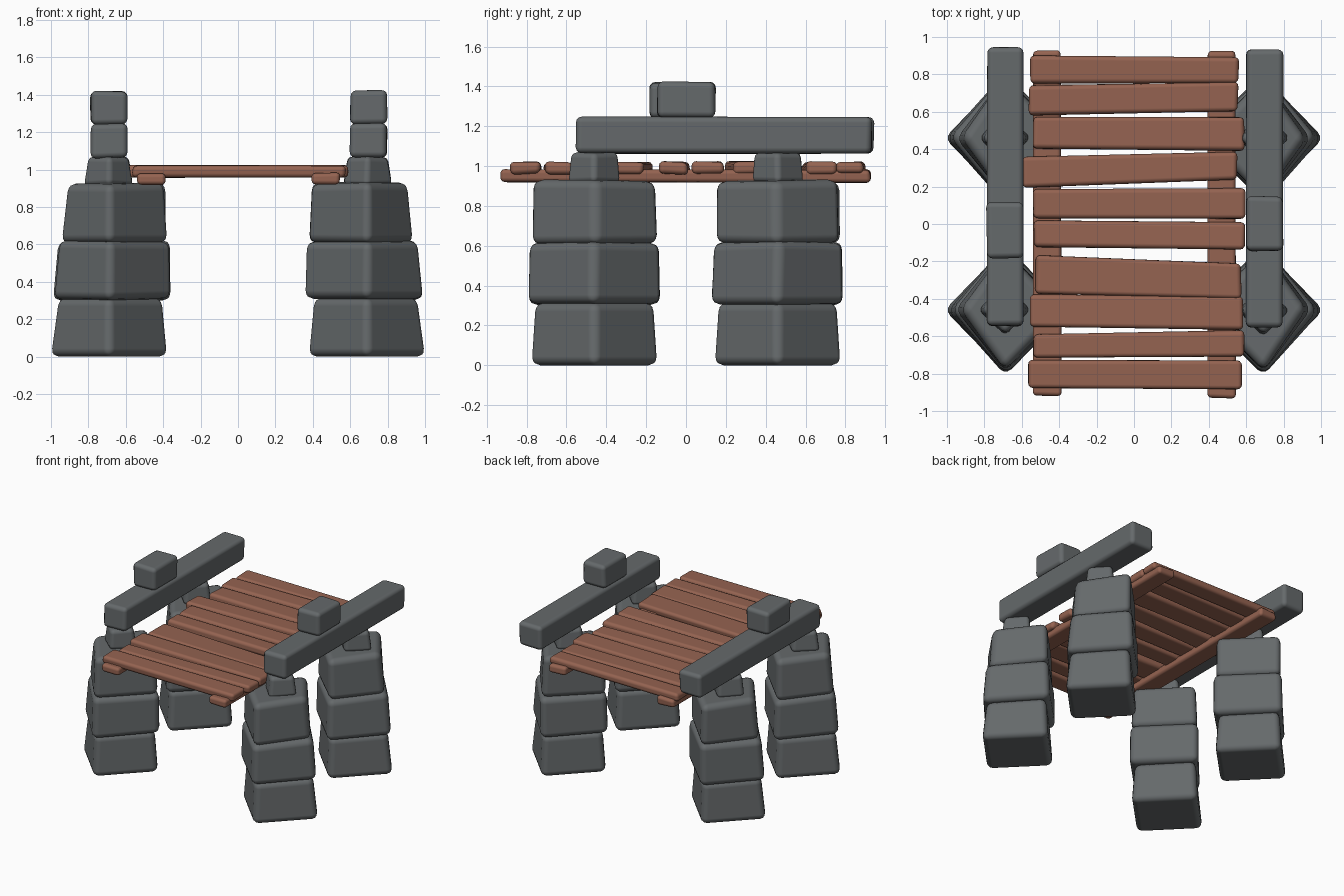
import bpy, random

if "Cube" in bpy.data.objects:
    bpy.data.objects.remove(bpy.data.objects["Cube"])

random.seed(4)


def material(name, rgb):
    m = bpy.data.materials.new(name)
    m.diffuse_color = (*rgb, 1)
    m.use_nodes = True
    m.node_tree.nodes["Principled BSDF"].inputs["Base Color"].default_value = m.diffuse_color
    return m


STONE = material("grey stone", (0.13, 0.142, 0.147))
WOOD = material("brown wood", (0.30, 0.125, 0.082))


def hexa(name, bottom, top, mat, bevel, jitter=0.0):
    """Rounded six-sided block from a bottom and a top ring of four points."""
    verts = [tuple(c + random.uniform(-jitter, jitter) for c in p) for p in bottom + top]
    faces = [(3, 2, 1, 0), (4, 5, 6, 7)]
    faces += [(i, (i + 1) % 4, (i + 1) % 4 + 4, i + 4) for i in range(4)]
    me = bpy.data.meshes.new(name)
    me.from_pydata(verts, [], faces)
    me.polygons.foreach_set("use_smooth", [True] * 6)
    me.materials.append(mat)
    ob = bpy.data.objects.new(name, me)
    bpy.context.collection.objects.link(ob)
    mod = ob.modifiers.new("rounding", "BEVEL")
    mod.width = bevel
    mod.segments = 3
    mod.limit_method = "NONE"
    mod.harden_normals = True
    return ob


def box(name, x0, x1, y0, y1, z0, z1, mat, bevel, jitter=0.0):
    ring = [(x0, y0), (x1, y0), (x1, y1), (x0, y1)]
    return hexa(name, [(x, y, z0) for x, y in ring], [(x, y, z1) for x, y in ring],
                mat, bevel, jitter)


def diamond(sx, sy, inner, outer, half, z):
    """Corner-on square ring round a pillar axis; the outer corner can lean in."""
    cx, cy = sx * 0.69, sy * 0.46
    xs = sorted((sx * inner, sx * outer))
    return [(xs[0], cy, z), (cx, cy - half, z), (xs[1], cy, z), (cx, cy + half, z)]


# Pillar courses: z range, then (inner x, outer x, half depth) at bottom and top
COURSES = [
    (0.0, 0.315, (0.36, 1.02, 0.335), (0.39, 0.975, 0.315)),
    (0.305, 0.62, (0.345, 1.005, 0.35), (0.35, 0.975, 0.34)),
    (0.61, 0.928, (0.365, 0.955, 0.33), (0.375, 0.92, 0.325)),
]
for sx, side in ((-1, "left"), (1, "right")):
    for sy, end in ((-1, "front"), (1, "back")):
        for i, (z0, z1, b, t) in enumerate(COURSES):
            hexa(f"{end}_{side}_pillar_stone_{i + 1}", diamond(sx, sy, *b, z0),
                 diamond(sx, sy, *t, z1), STONE, 0.045, 0.006 if i else 0.0)
        # Small stone between pillar and beam
        hexa(f"{end}_{side}_cap_stone", diamond(sx, sy, 0.55, 0.835, 0.14, 0.915),
             diamond(sx, sy, 0.575, 0.81, 0.125, 1.07), STONE, 0.03, 0.004)

# Stone beams along each side, with one block on top of each
box("left_beam", -0.787, -0.593, -0.545, 0.943, 1.062, 1.246, STONE, 0.03, 0.004)
box("right_beam", 0.6, 0.796, -0.555, 0.932, 1.062, 1.246, STONE, 0.03, 0.004)
box("left_top_block", -0.787, -0.593, -0.182, 0.116, 1.242, 1.42, STONE, 0.03, 0.004)
box("right_top_block", 0.6, 0.796, -0.145, 0.148, 1.242, 1.425, STONE, 0.03, 0.004)

# Rails under the deck
box("left_rail", -0.54, -0.39, -0.918, 0.927, 0.918, 0.983, WOOD, 0.022, 0.004)
box("right_rail", 0.395, 0.545, -0.93, 0.925, 0.918, 0.983, WOOD, 0.022, 0.004)

# Uneven deck planks: left x, right x, left y range, right y range
PLANKS = [
    (-0.555, 0.56, 0.75, 0.897, 0.757, 0.89),
    (-0.56, 0.557, 0.58, 0.74, 0.605, 0.757),
    (-0.54, 0.592, 0.405, 0.572, 0.39, 0.572),
    (-0.595, 0.553, 0.19, 0.36, 0.24, 0.388),
    (-0.54, 0.6, 0.03, 0.182, 0.027, 0.19),
    (-0.535, 0.594, -0.125, 0.017, -0.14, 0.012),
    (-0.525, 0.573, -0.372, -0.165, -0.397, -0.213),
    (-0.556, 0.583, -0.547, -0.375, -0.567, -0.385),
    (-0.54, 0.588, -0.712, -0.588, -0.706, -0.568),
    (-0.567, 0.577, -0.877, -0.727, -0.882, -0.728),
]
for i, (x0, x1, l0, l1, r0, r1) in enumerate(PLANKS):
    ring = [(x0, l0), (x1, r0), (x1, r1), (x0, l1)]
    hexa(f"plank_{i + 1}", [(x, y, 0.96) for x, y in ring],
         [(x, y, 1.022) for x, y in ring], WOOD, 0.024, 0.005)
